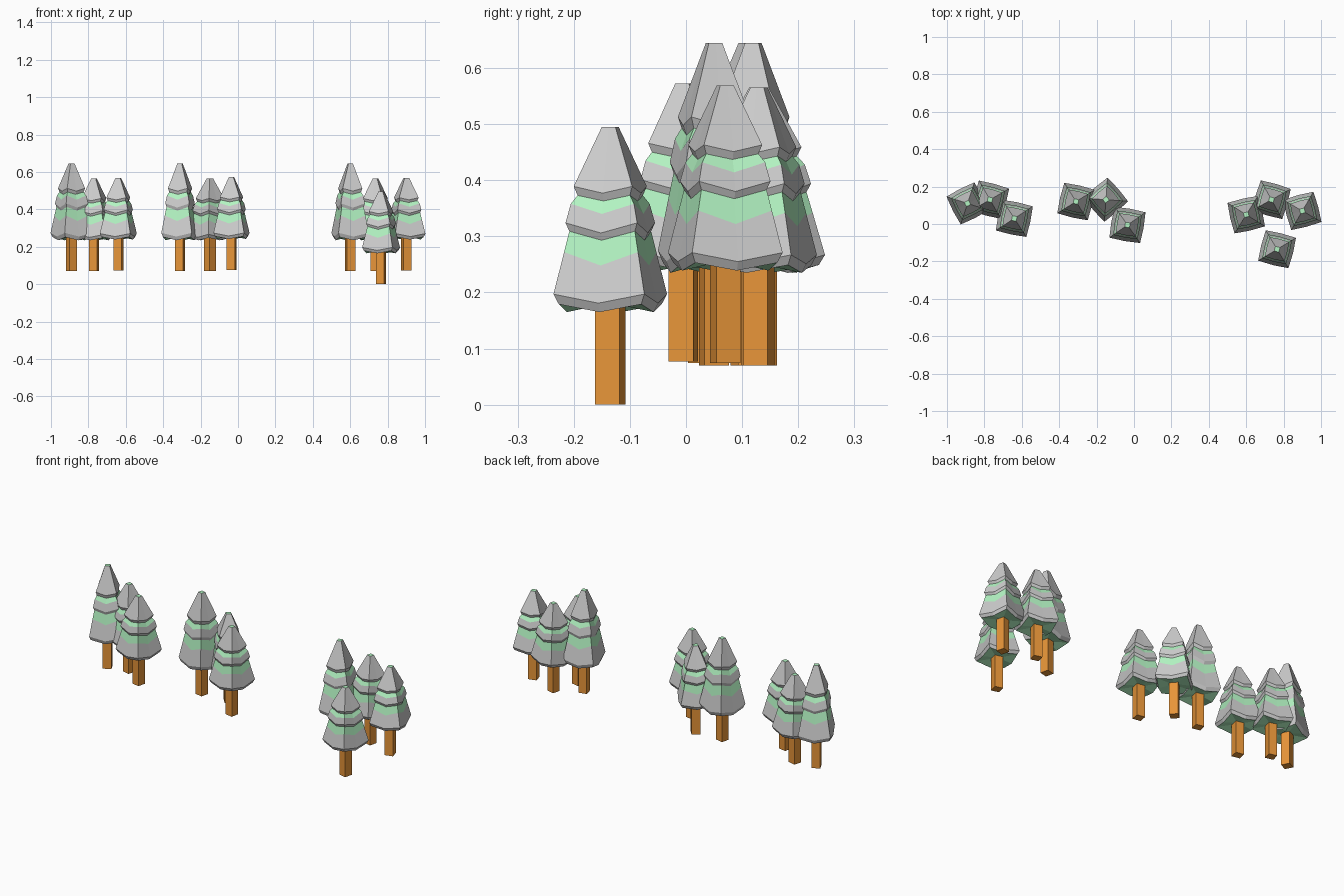
import bpy, bmesh
from math import cos, sin, pi, radians

if "Cube" in bpy.data.objects:
    bpy.data.objects.remove(bpy.data.objects["Cube"])


def material(name, rgb):
    m = bpy.data.materials.new(name)
    m.diffuse_color = (*rgb, 1)
    m.use_nodes = True
    m.node_tree.nodes["Principled BSDF"].inputs["Base Color"].default_value = m.diffuse_color
    return m


GREEN = material("needle_green", (0.45, 0.9, 0.54))
BROWN = material("bark_orange", (0.8, 0.3, 0.04))
GREY = material("snow_grey", (0.8, 0.8, 0.8))

# Foliage rings, bottom to top: corner radius, corner height, drop at side middle,
# and whether the band above the ring is green
RINGS = [
    (0.030, 0.178, 0.000, True),    # underside
    (0.107, 0.179, 0.014, False),   # lowest rim
    (0.118, 0.197, 0.016, False),   # lowest skirt
    (0.096, 0.272, 0.024, True),    # green band
    (0.085, 0.309, 0.016, False),   # middle rim
    (0.093, 0.324, 0.018, False),   # middle skirt
    (0.082, 0.358, 0.018, True),    # green band
    (0.068, 0.373, 0.010, False),   # top rim
    (0.076, 0.389, 0.012, False),   # top skirt
    (0.0175, 0.495, 0.000, True),   # tip
]
SKIRT_BASE = 0.165


def finish(bm, name, mats, place, angle):
    bmesh.ops.recalc_face_normals(bm, faces=bm.faces)
    mesh = bpy.data.meshes.new(name)
    bm.to_mesh(mesh)
    bm.free()
    for m in mats:
        mesh.materials.append(m)
    ob = bpy.data.objects.new(name, mesh)
    bpy.context.collection.objects.link(ob)
    ob.location = place
    ob.rotation_euler.z = radians(angle)


def foliage(name, place, angle, stretch):
    bm = bmesh.new()
    rings = []
    for r, z, drop, _ in RINGS:
        ring = []
        for k in range(8):  # corners alternate with slightly bulged side middles
            rad = r if k % 2 == 0 else r * 0.7071 * 1.05
            h = z - (drop if k % 2 else 0)
            h = SKIRT_BASE + (h - SKIRT_BASE) * stretch
            a = k * pi / 4
            ring.append(bm.verts.new((rad * cos(a), rad * sin(a), h)))
        rings.append(ring)
    for i in range(len(rings) - 1):
        lo, hi = rings[i], rings[i + 1]
        for k in range(8):
            n = (k + 1) % 8
            f = bm.faces.new((lo[k], lo[n], hi[n], hi[k]))
            f.material_index = 1 if RINGS[i][3] else 0
    for ring in (rings[0], rings[-1]):
        bm.faces.new(ring).material_index = 1
    finish(bm, name, (GREY, GREEN), place, angle)


def trunk(name, place, angle):
    bm = bmesh.new()
    bmesh.ops.create_cube(bm, size=1)
    for v in bm.verts:
        v.co.x *= 0.045
        v.co.y *= 0.045
        v.co.z = (v.co.z + 0.5) * 0.19
    finish(bm, name, (BROWN,), place, angle + 45)


# Trees: x, y, ground height, corner direction in degrees, foliage stretch
TREES = [
    (-0.89, 0.11, 0.07, 72, 1.24),
    (-0.77, 0.13, 0.07, 30, 1),
    (-0.64, 0.03, 0.074, 33, 1),
    (-0.31, 0.12, 0.07, 32, 1.24),
    (-0.15, 0.13, 0.07, 86, 1),
    (-0.035, -0.005, 0.077, 35, 1),
    (0.60, 0.05, 0.07, 58, 1.24),
    (0.735, 0.13, 0.07, 29, 1),
    (0.90, 0.07, 0.074, 60, 1),
    (0.765, -0.135, 0.0, 31, 1),
]
for i, (x, y, z, angle, stretch) in enumerate(TREES, 1):
    trunk(f"trunk_{i}", (x, y, z), angle)
    foliage(f"foliage_{i}", (x, y, z), angle, stretch)
